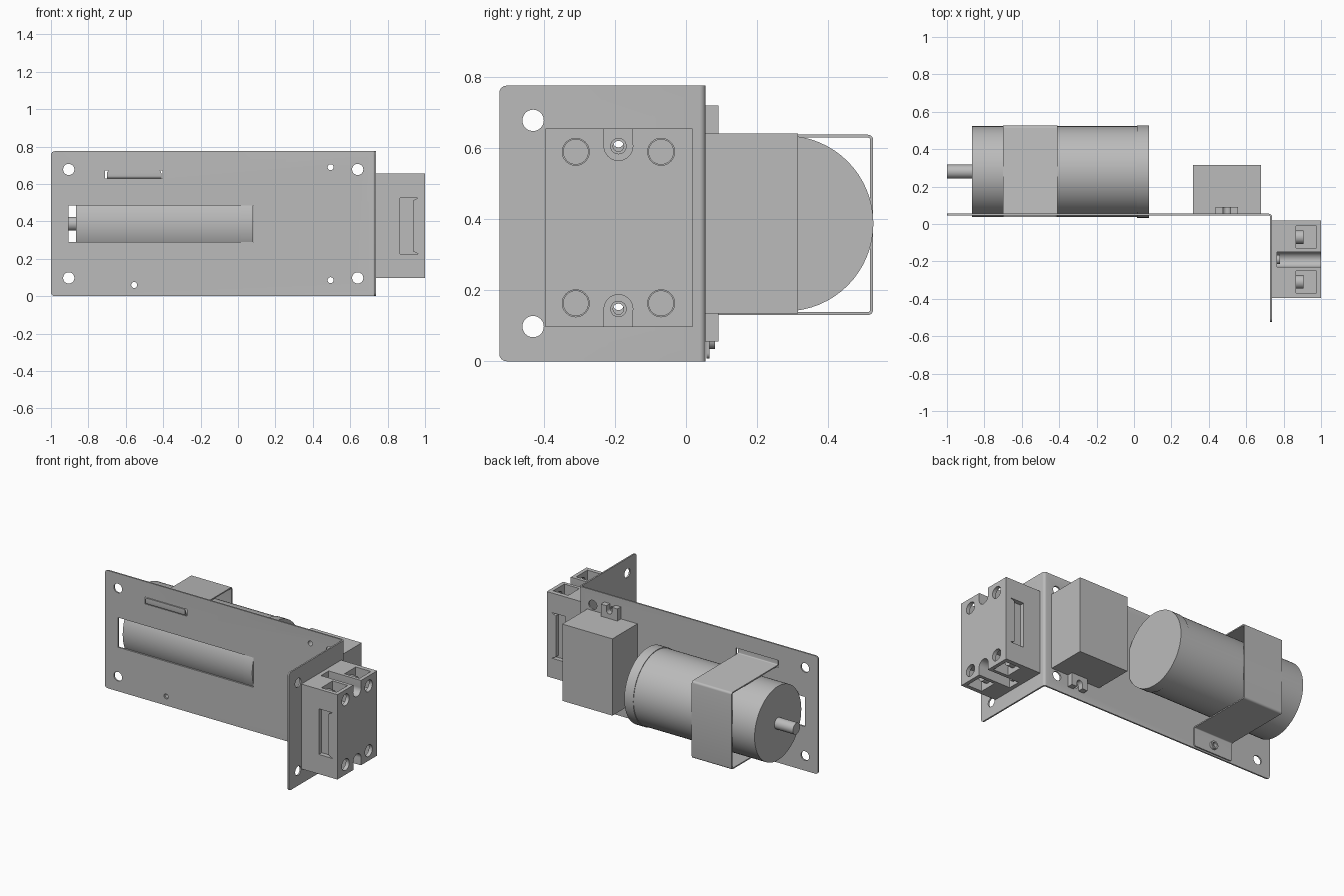
import bpy, bmesh, math
from mathutils import Vector, Matrix

cube = bpy.data.objects.get("Cube")
if cube:
    bpy.data.objects.remove(cube, do_unlink=True)

GREY = (0.5, 0.5, 0.5, 1.0)
metal = bpy.data.materials.new("plain grey")
metal.use_nodes = True
metal.diffuse_color = GREY
for node in metal.node_tree.nodes:
    if node.type == 'BSDF_PRINCIPLED':
        node.inputs["Base Color"].default_value = GREY


def make(name, bm):
    bmesh.ops.recalc_face_normals(bm, faces=bm.faces[:])
    mesh = bpy.data.meshes.new(name)
    bm.to_mesh(mesh)
    bm.free()
    mesh.materials.append(metal)
    ob = bpy.data.objects.new(name, mesh)
    bpy.context.collection.objects.link(ob)
    return ob


def activate(ob):
    bpy.ops.object.select_all(action='DESELECT')
    ob.select_set(True)
    bpy.context.view_layer.objects.active = ob


def box(name, x, y, z):
    bm = bmesh.new()
    size = Matrix.Diagonal((x[1] - x[0], y[1] - y[0], z[1] - z[0], 1))
    mid = Vector((sum(x) / 2, sum(y) / 2, sum(z) / 2))
    bmesh.ops.create_cube(bm, size=1, matrix=Matrix.Translation(mid) @ size)
    return make(name, bm)


def rod(name, start, end, radius, sides=32):
    a, b = Vector(start), Vector(end)
    turn = Vector((0, 0, 1)).rotation_difference(b - a).to_matrix().to_4x4()
    bm = bmesh.new()
    bmesh.ops.create_cone(bm, cap_ends=True, segments=sides, radius1=radius, radius2=radius,
                          depth=(b - a).length, matrix=Matrix.Translation((a + b) / 2) @ turn)
    return make(name, bm)


def prism(name, points, shift):
    bm = bmesh.new()
    face = bm.faces.new([bm.verts.new(p) for p in points])
    grown = bmesh.ops.extrude_face_region(bm, geom=[face])["geom"]
    bmesh.ops.translate(bm, vec=shift, verts=[g for g in grown if isinstance(g, bmesh.types.BMVert)])
    return make(name, bm)


def apply(ob, mod):
    activate(ob)
    bpy.ops.object.modifier_apply(modifier=mod.name)


def cut(ob, cutters):
    for c in cutters:
        mod = ob.modifiers.new("cut", 'BOOLEAN')
        mod.operation = 'DIFFERENCE'
        mod.solver = 'EXACT'
        mod.object = c
        apply(ob, mod)
        bpy.data.objects.remove(c, do_unlink=True)


def bent_sheet(name, path, sweep, thickness, bend, corner):
    """Folded sheet metal: a path swept sideways, with rounded bends and end corners."""
    bm = bmesh.new()
    near = [bm.verts.new(p) for p in path]
    far = [bm.verts.new(Vector(p) + Vector(sweep)) for p in path]
    for i in range(len(path) - 1):
        bm.faces.new((near[i], near[i + 1], far[i + 1], far[i]))
    ends = [near[0], near[-1], far[0], far[-1]]
    bmesh.ops.bevel(bm, geom=ends, offset=corner, segments=4, profile=0.5, affect='VERTICES')
    folds = [e for e in bm.edges if len(e.link_faces) == 2]
    bmesh.ops.bevel(bm, geom=folds, offset=bend, segments=4, profile=0.5, affect='EDGES')
    ob = make(name, bm)
    mod = ob.modifiers.new("thickness", 'SOLIDIFY')
    mod.thickness = thickness
    mod.offset = 0
    mod.use_even_offset = True
    apply(ob, mod)
    return ob


def hole_y(x, z, r):
    return rod("cutter", (x, -0.1, z), (x, 0.2, z), r)


MID = 0.3875   # mid height, shared by every part
parts = []

# Folded bracket with mounting holes, motor window and strap slot
bracket = bent_sheet("bracket", [(-1, 0.05, 0), (0.733, 0.05, 0), (0.733, -0.525, 0)],
                     (0, 0, 0.775), 0.01, 0.012, 0.02)
holes = [hole_y(x, MID + s * 0.29, 0.03) for x in (-0.905, 0.64) for s in (-1, 1)]
holes += [hole_y(0.495, MID + s * 0.302, 0.016) for s in (-1, 1)]
holes.append(hole_y(-0.555, 0.06, 0.016))
for s in (-1, 1):
    holes.append(rod("cutter", (0.6, -0.43, MID + s * 0.29), (0.9, -0.43, MID + s * 0.29), 0.03))
    holes.append(rod("cutter", (0.6, -0.19, MID + s * 0.229), (0.9, -0.19, MID + s * 0.229), 0.015))
holes.append(box("cutter", (-0.905, 0.082), (0, 0.1), (0.29, 0.485)))
holes.append(box("cutter", (-0.71, -0.403), (0, 0.1), (0.628, 0.673)))
cut(bracket, holes)
parts.append(bracket)

# Motor
for name, x0, x1, r in (("motor_body", -0.865, 0.015, 0.243), ("motor_cap", 0.015, 0.08, 0.247),
                        ("motor_shaft", -1, -0.865, 0.037)):
    parts.append(rod(name, (x0, 0.28, MID), (x1, 0.28, MID), r, 64))

# Motor strap, hooked through the slot and screwed on below
strap = bent_sheet("motor_strap",
                   [(-0.7, y, z) for y, z in ((0.041, 0.673), (0.041, 0.633), (0.522, 0.633),
                                              (0.522, 0.134), (0.062, 0.134), (0.062, 0.008))],
                   (0.29, 0, 0), 0.008, 0.01, 0.015)
cut(strap, [hole_y(-0.555, 0.06, 0.016)])
boss = rod("strap_boss", (-0.555, 0.064, 0.06), (-0.555, 0.082, 0.06), 0.026)
cut(boss, [hole_y(-0.555, 0.06, 0.016)])
parts += [strap, boss]

# Box module with two slotted mounting lugs
parts.append(box("module_body", (0.315, 0.68), (0.055, 0.315), (0.135, 0.64)))
for name, s in (("lower_lug", -1), ("upper_lug", 1)):
    def span(a, b):
        return sorted((MID + s * a, MID + s * b))
    lug = box(name, (0.435, 0.555), (0.055, 0.092), span(0.25, 0.332))
    cut(lug, [box("cutter", (0.475, 0.515), (0, 0.2), span(0.302, 0.4)),
              rod("cutter", (0.495, 0, MID + s * 0.302), (0.495, 0.2, MID + s * 0.302), 0.02)])
    parts.append(lug)

# Relay block: notches, terminal pockets, screw holes and side grips
relay = box("relay_block", (0.738, 1), (-0.395, 0.018), (0.097, 0.655))
MZ, MY = 0.376, -0.19
cutters = []
for s in (-1, 1):
    z = MZ + s * 0.229
    cutters.append(box("cutter", (0.765, 1.1), (MY - 0.04, MY + 0.04), sorted((z, MZ + s * 0.4))))
    cutters.append(rod("cutter", (0.765, MY, z), (1.1, MY, z), 0.0405))
    cutters.append(rod("cutter", (0.6, MY, z), (0.9, MY, z), 0.015))
    for t in (-1, 1):
        y, z = MY + t * 0.12, MZ + s * 0.213
        cutters.append(box("cutter", (0.865, 0.975), (y - 0.058, y + 0.058),
                           sorted((MZ + s * 0.165, MZ + s * 0.4))))
        cutters.append(rod("cutter", (0.9, y, z), (1.1, y, z), 0.038))
        parts.append(rod("terminal_screw", (0.86, y, z), (0.905, y, z), 0.036))
    ring = rod("mounting_ring", (0.765, MY, MZ + s * 0.229), (0.78, MY, MZ + s * 0.229), 0.023)
    cut(ring, [rod("cutter", (0.7, MY, MZ + s * 0.229), (0.9, MY, MZ + s * 0.229), 0.015)])
    parts.append(ring)
grip = ((0.865, -0.15), (0.965, -0.15), (0.935, -0.135), (0.935, 0.135), (0.965, 0.15), (0.865, 0.15))
for y in (-0.425, -0.012):
    cutters.append(prism("cutter", [(x, y, MZ + dz) for x, dz in grip], (0, 0.06, 0)))
cut(relay, cutters)
parts.append(relay)

# Smooth the round surfaces, keep edges sharp
for ob in parts:
    activate(ob)
    bpy.ops.object.shade_smooth_by_angle(angle=math.radians(30))
bpy.ops.object.select_all(action='DESELECT')
